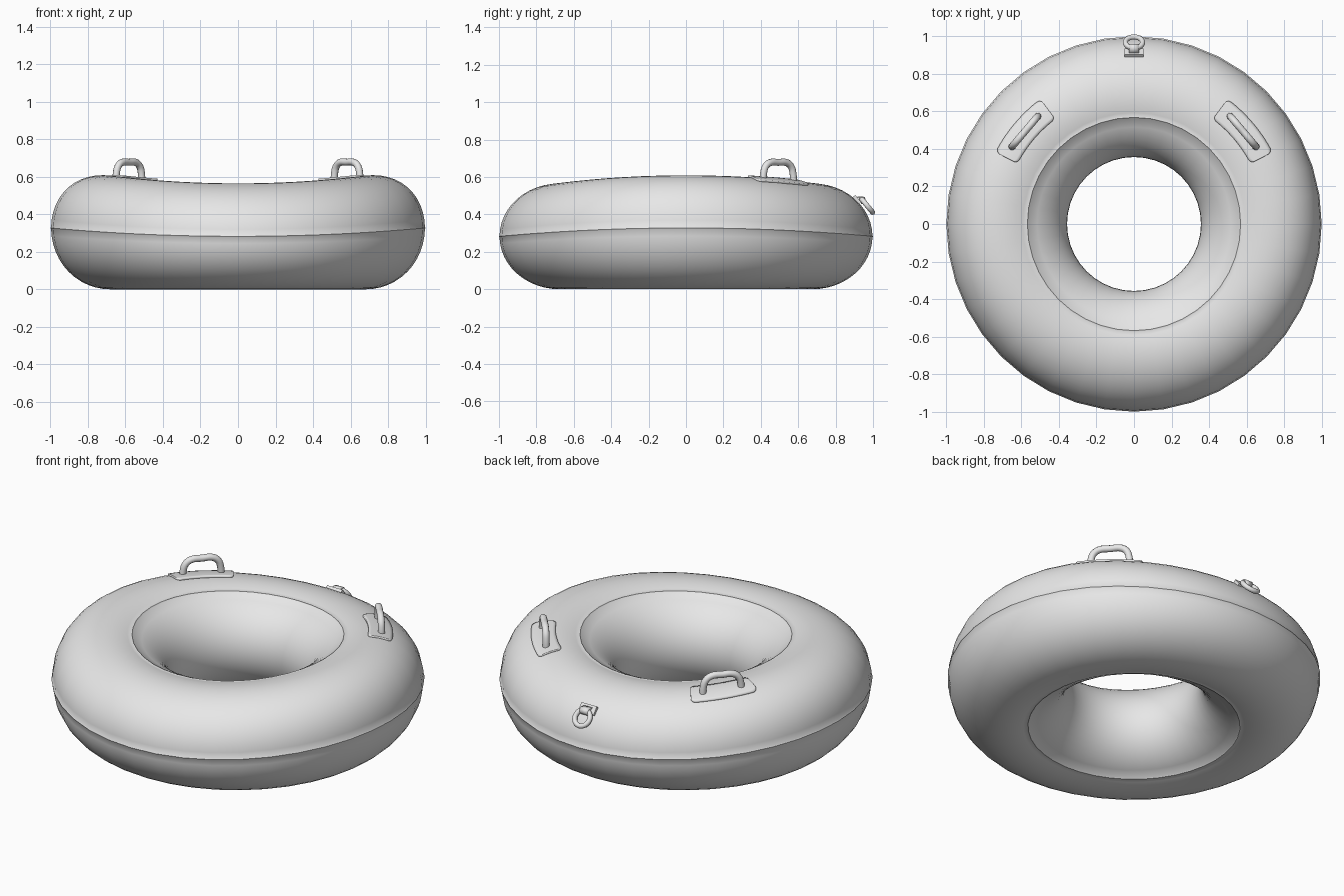
import bpy, bmesh
from math import sin, cos, pi, radians, sqrt
from mathutils import Vector, Matrix

cube = bpy.data.objects.get("Cube")
if cube:
    bpy.data.objects.remove(cube, do_unlink=True)

MID, HALF_W, HALF_H = 0.677, 0.32, 0.2825   # tube section
SEGMENTS = 40

grey = bpy.data.materials.new("light grey vinyl")
grey.use_nodes = True
grey.diffuse_color = (0.8, 0.8, 0.8, 1)
grey.node_tree.nodes["Principled BSDF"].inputs["Base Color"].default_value = (0.8, 0.8, 0.8, 1)


def bend(p):
    """Raise the left and right sides while the base stays flat."""
    return Vector((p.x, p.y, p.z * (1 + 0.16 * p.x ** 2)))


def tube_point(phi, theta, lift=0.0):
    r = MID + (HALF_W + lift) * cos(phi)
    z = HALF_H + (HALF_H + lift) * sin(phi)
    return bend(Vector((r * cos(theta), r * sin(theta), z)))


def top_point(r, theta, lift):
    z = HALF_H + HALF_H * sqrt(1 - ((r - MID) / HALF_W) ** 2) + lift
    return bend(Vector((r * cos(theta), r * sin(theta), z)))


def finish(obj, name, angle=40):
    obj.name = name
    obj.data.materials.clear()
    obj.data.materials.append(grey)
    bpy.ops.object.select_all(action='DESELECT')
    obj.select_set(True)
    bpy.context.view_layer.objects.active = obj
    bpy.ops.object.shade_smooth_by_angle(angle=radians(angle))
    return obj


def grid_object(name, rows, wrap=False, angle=40):
    """Skin a grid of points, closed both ways if wrap is set."""
    bm = bmesh.new()
    v = [[bm.verts.new(p) for p in row] for row in rows]
    n, m = len(v), len(v[0])
    for i in range(n if wrap else n - 1):
        for j in range(m if wrap else m - 1):
            a, b = (i + 1) % n, (j + 1) % m
            bm.faces.new((v[i][j], v[a][j], v[a][b], v[i][b]))
    bmesh.ops.recalc_face_normals(bm, faces=bm.faces)
    mesh = bpy.data.meshes.new(name)
    bm.to_mesh(mesh)
    bm.free()
    obj = bpy.data.objects.new(name, mesh)
    bpy.context.collection.objects.link(obj)
    return finish(obj, name, angle)


def rod(name, points, radius):
    """Round bar along a smooth path."""
    curve = bpy.data.curves.new(name, 'CURVE')
    curve.dimensions = '3D'
    curve.bevel_depth, curve.bevel_resolution = radius, 3
    curve.use_fill_caps = True
    curve.resolution_u = 4
    spline = curve.splines.new('BEZIER')
    spline.bezier_points.add(len(points) - 1)
    for bp, p in zip(spline.bezier_points, points):
        bp.co = p
        bp.handle_left_type = bp.handle_right_type = 'AUTO'
    obj = bpy.data.objects.new(name, curve)
    bpy.context.collection.objects.link(obj)
    bpy.ops.object.select_all(action='DESELECT')
    obj.select_set(True)
    bpy.context.view_layer.objects.active = obj
    bpy.ops.object.convert(target='MESH')
    return finish(bpy.context.object, name)


# Inflated ring with raised weld seams around the outside, top and bottom
seams = [0, radians(109.5), radians(250.5)]
profile = []
for k in range(48):
    phi = 2 * pi * k / 48
    if all(abs((phi - s + pi) % (2 * pi) - pi) > radians(3) for s in seams):
        profile.append((phi, 0))
for s in seams:
    profile += [((s + radians(d)) % (2 * pi), h) for d, h in ((-1, 0), (0, 0.004), (1, 0))]
profile.sort()
grid_object("inflated_ring", [[tube_point(phi, 2 * pi * i / SEGMENTS, h) for phi, h in profile]
                              for i in range(SEGMENTS)], wrap=True, angle=60)

# Carry handles, each on a rounded patch that follows the ring
HALF_L, HALF_P, CORNER, R_PATCH = 0.172, 0.066, 0.025, 0.766
for side, label in ((1, "left"), (-1, "right")):
    centre = pi / 2 - side * radians(49.7)
    rows = []
    for i in range(25):
        u = -HALF_L * cos(pi * i / 24)
        over = max(0, abs(u) - (HALF_L - CORNER))
        half = HALF_P - CORNER + sqrt(max(0, CORNER ** 2 - over ** 2))
        rows.append([top_point(R_PATCH + half * j / 4, centre + u / R_PATCH, 0.009)
                     for j in range(-4, 5)])
    patch = grid_object("handle_patch_" + label, rows)
    if sum(p.normal.z for p in patch.data.polygons) < 0:
        patch.data.flip_normals()
    solid = patch.modifiers.new("thickness", 'SOLIDIFY')
    solid.thickness, solid.offset = 0.014, -1

    along = Vector((-sin(centre), cos(centre), 0))
    base = Vector((cos(centre), sin(centre), 0)) * 0.763
    half_path = [(0.107, 0.565), (0.103, 0.62), (0.09, 0.655), (0.06, 0.676)]
    path = [(-s, z) for s, z in half_path] + [(0, 0.678)] + half_path[::-1]
    rod("handle_" + label, [base + along * s + Vector((0, 0, z)) for s, z in path], 0.019)

# Tow fitting at the back, in a frame of across, down-slope and outward axes
slope = radians(36)
origin = tube_point(slope, pi / 2)
outward = Vector((0, cos(slope) / HALF_W, sin(slope) / HALF_H)).normalized()
down = Vector((0, outward.z, -outward.y))
frame = Matrix((Vector((-1, 0, 0)), down, outward)).transposed().to_4x4()
frame.translation = origin

bpy.ops.mesh.primitive_cube_add(size=1)
plate = bpy.context.object
plate.matrix_world = frame @ Matrix.Translation((0, -0.037, 0.002)) @ Matrix.Diagonal((0.1, 0.05, 0.018, 1))
finish(plate, "tow_plate")

bpy.ops.mesh.primitive_torus_add(major_radius=0.046, minor_radius=0.014,
                                 major_segments=32, minor_segments=10)
ring = bpy.context.object
ring.matrix_world = frame @ Matrix.Translation((0, 0.022, 0.024))
finish(ring, "tow_ring")

# Strap looping from the plate over the ring bar
loop = [(-0.05, 0.01), (-0.035, 0.034), (-0.02, 0.043), (-0.005, 0.036), (0.002, 0.02), (-0.004, 0.004)]
strap = grid_object("tow_strap", [[frame @ Vector((x, y, z)) for x in (-0.026, 0.026)] for y, z in loop])
strap.modifiers.new("thickness", 'SOLIDIFY').thickness = 0.008
